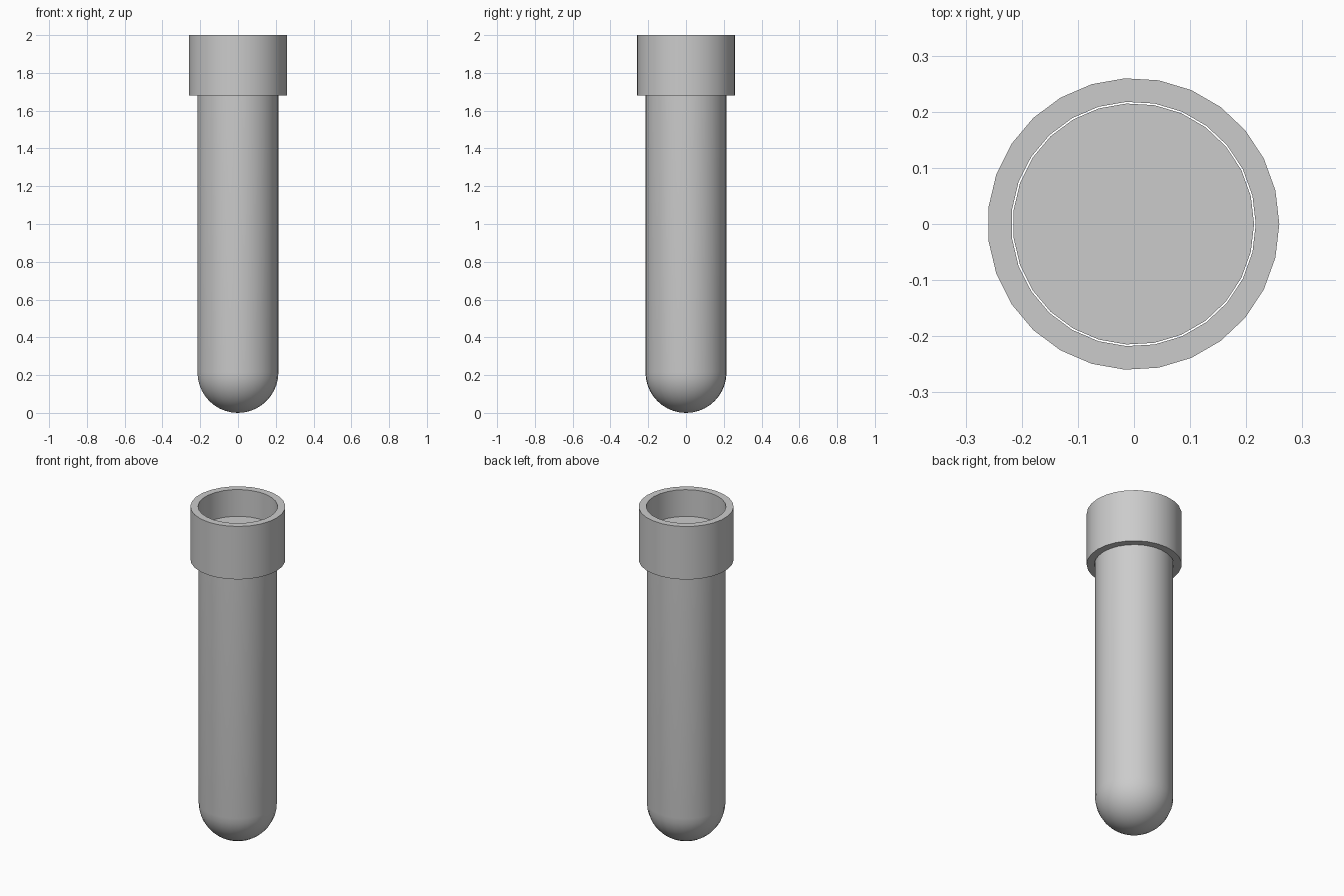
import bpy, bmesh
from math import cos, sin, pi

if "Cube" in bpy.data.objects:
    bpy.data.objects.remove(bpy.data.objects["Cube"])

SIDES = 27
SHIFT = -0.001   # odd side count: recentre the bounds


def lathe(name, profile, closed=False):
    """Revolve (radius, z) points; radius 0 makes a pole."""
    bm = bmesh.new()
    rings = []
    for r, z in profile:
        n = 1 if r == 0 else SIDES
        rings.append([bm.verts.new((r * cos(2 * pi * i / SIDES) + SHIFT,
                                    r * sin(2 * pi * i / SIDES), z)) for i in range(n)])
    pairs = list(zip(rings, rings[1:]))
    if closed:
        pairs.append((rings[-1], rings[0]))
    for a, b in pairs:
        for i in range(SIDES):
            j = (i + 1) % SIDES
            quad = [a[i % len(a)], a[j % len(a)], b[j % len(b)], b[i % len(b)]]
            bm.faces.new(list(dict.fromkeys(quad)))
    if not closed:
        bm.faces.new(rings[-1])
    bmesh.ops.recalc_face_normals(bm, faces=bm.faces)
    mesh = bpy.data.meshes.new(name)
    bm.to_mesh(mesh)
    bm.free()
    obj = bpy.data.objects.new(name, mesh)
    bpy.context.collection.objects.link(obj)
    bpy.ops.object.select_all(action='DESELECT')
    obj.select_set(True)
    bpy.context.view_layer.objects.active = obj
    bpy.ops.object.shade_smooth_by_angle(angle=pi / 6)
    return obj


# tube with rounded bottom and flat top inside the collar
R = 0.215
STEPS = 10
dome = [(0, 0)] + [(R * sin(k * pi / 2 / STEPS), R - R * cos(k * pi / 2 / STEPS))
                   for k in range(1, STEPS + 1)]
lathe("tube_body", dome + [(R, 1.84)])

# open collar around the mouth
lathe("collar", [(0.218, 1.68), (0.26, 1.68), (0.26, 2.0), (0.218, 2.0)], closed=True)
